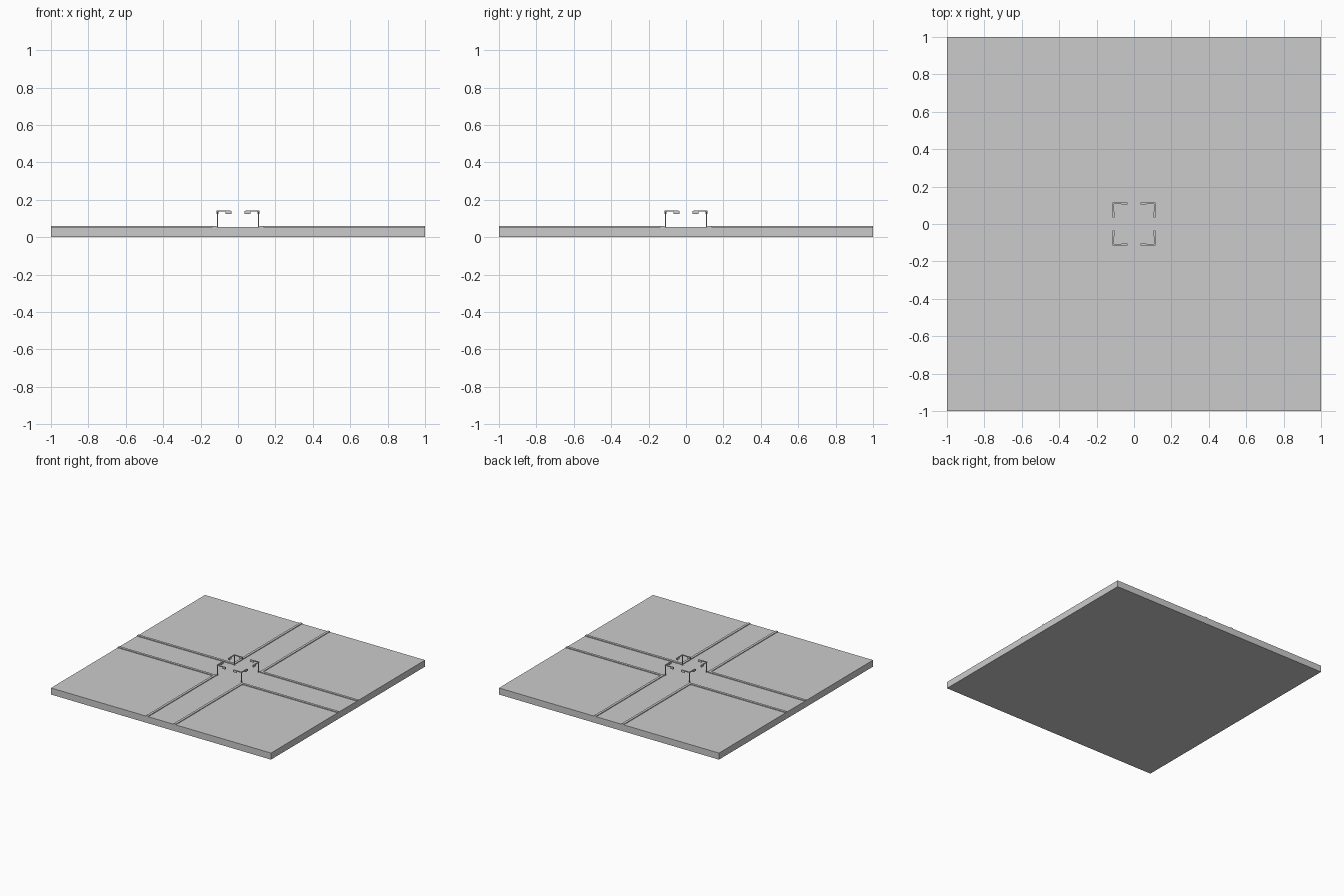
import bpy, bmesh

if "Cube" in bpy.data.objects:
    bpy.data.objects.remove(bpy.data.objects["Cube"])

SLAB_TOP, CURB_TOP = 0.054, 0.06
IN, OUT = 0.115, 0.135      # curb edges, measured from the road centre line
POLE, TOP = 0.11, 0.142     # pole position and top of the signal arms


def new_object(name, bm):
    bmesh.ops.recalc_face_normals(bm, faces=bm.faces)
    mesh = bpy.data.meshes.new(name)
    bm.to_mesh(mesh)
    bm.free()
    obj = bpy.data.objects.new(name, mesh)
    bpy.context.collection.objects.link(obj)
    return obj


def add_box(bm, lo, hi):
    verts = bmesh.ops.create_cube(bm, size=1)["verts"]
    for v in verts:
        v.co = [(a + b) / 2 + c * (b - a) for a, b, c in zip(lo, hi, v.co)]


def place(name, sx, sy, bm):
    for v in bm.verts:
        v.co.x *= sx
        v.co.y *= sy
    new_object(name, bm)


# Ground slab
bm = bmesh.new()
add_box(bm, (-1, -1, 0), (1, 1, SLAB_TOP))
new_object("ground_slab", bm)

for sx, sy, corner in ((1, 1, "back_right"), (-1, 1, "back_left"),
                       (-1, -1, "front_left"), (1, -1, "front_right")):
    # L-shaped curb along both roads
    bm = bmesh.new()
    outline = [(IN, IN), (1, IN), (1, OUT), (OUT, OUT), (OUT, 1), (IN, 1)]
    face = bm.faces.new([bm.verts.new((x, y, SLAB_TOP - 0.004)) for x, y in outline])
    top = bmesh.ops.extrude_face_region(bm, geom=[face])["geom"]
    for v in top:
        if isinstance(v, bmesh.types.BMVert):
            v.co.z = CURB_TOP
    place("curb_" + corner, sx, sy, bm)

    # Signal pole with a small foot
    bm = bmesh.new()
    p = POLE
    add_box(bm, (p - 0.003, p - 0.003, SLAB_TOP - 0.004), (p + 0.003, p + 0.003, TOP))
    place("signal_pole_" + corner, sx, sy, bm)

    # Two arms reaching over the roads
    bm = bmesh.new()
    add_box(bm, (0.04, p - 0.004, TOP - 0.006), (p + 0.004, p + 0.004, TOP))
    add_box(bm, (p - 0.004, 0.04, TOP - 0.006), (p + 0.004, p - 0.004, TOP))
    place("signal_arms_" + corner, sx, sy, bm)

    # Lamp housing at the end of each arm
    bm = bmesh.new()
    add_box(bm, (0.036, p - 0.0055, TOP - 0.017), (0.066, p + 0.0055, TOP - 0.002))
    add_box(bm, (p - 0.0055, 0.036, TOP - 0.017), (p + 0.0055, 0.066, TOP - 0.002))
    place("signal_lamps_" + corner, sx, sy, bm)
